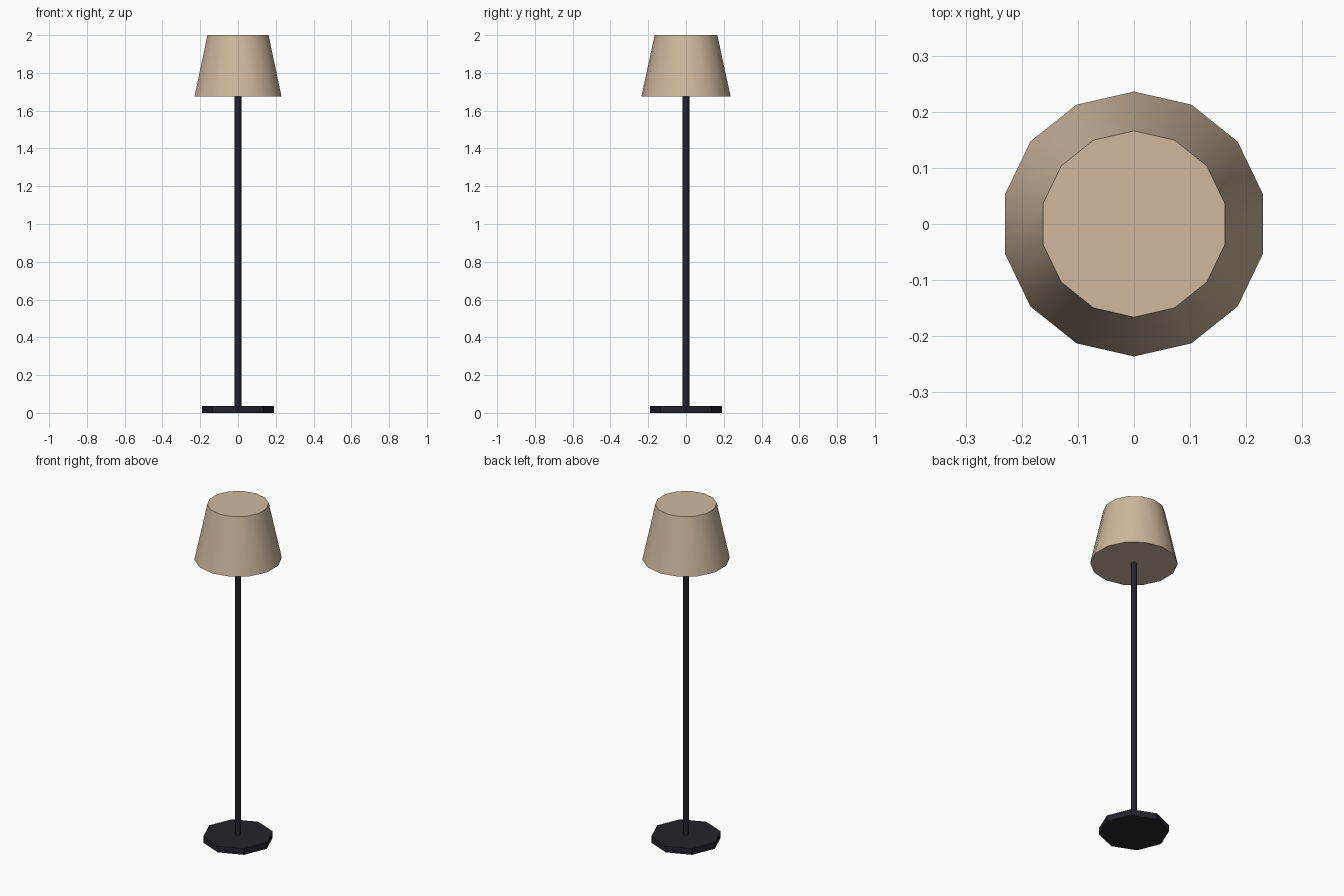
import bpy
import math

if "Cube" in bpy.data.objects:
    bpy.data.objects.remove(bpy.data.objects["Cube"])


def material(name, color):
    m = bpy.data.materials.new(name)
    m.diffuse_color = (*color, 1.0)
    m.use_nodes = True
    m.node_tree.nodes["Principled BSDF"].inputs["Base Color"].default_value = m.diffuse_color
    return m


def frustum(name, sides, r_bottom, r_top, z0, z1, mat, smooth_angle=None):
    bpy.ops.mesh.primitive_cone_add(vertices=sides, radius1=r_bottom, radius2=r_top,
                                    depth=z1 - z0, location=(0, 0, (z0 + z1) / 2))
    ob = bpy.context.object
    ob.name = name
    ob.data.materials.append(mat)
    if smooth_angle:
        bpy.ops.object.shade_smooth_by_angle(angle=math.radians(smooth_angle))
    return ob


dark_metal = material("dark_metal", (0.018, 0.016, 0.025))
beige_fabric = material("beige_fabric", (0.62, 0.48, 0.34))

# Octagonal foot plate
frustum("base", 8, 0.19, 0.19, 0.0, 0.037, dark_metal)
# Slim upright, ending just inside the shade
frustum("pole", 8, 0.0175, 0.0175, 0.03, 1.69, dark_metal, 50)
# Closed tapered shade
frustum("shade", 14, 0.236, 0.166, 1.675, 2.0, beige_fabric, 40)
